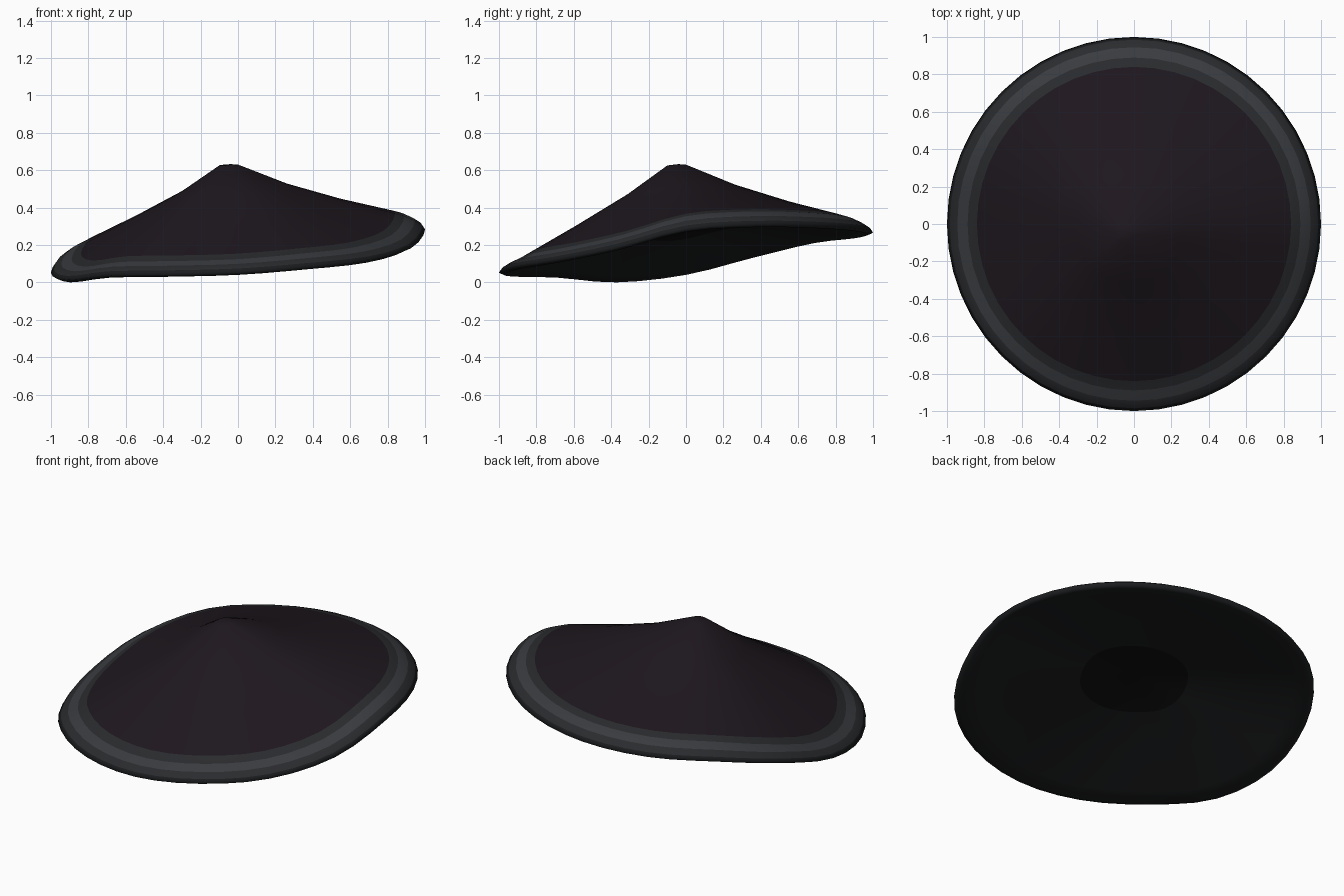
import bpy, bmesh, math

if "Cube" in bpy.data.objects:
    bpy.data.objects.remove(bpy.data.objects["Cube"])

SEG = 48
# Wavy rim height, every 22.5 degrees starting at +x
RIM = [.28, .305, .30, .285, .265, .245, .22, .145,
       .05, .01, .035, .04, .05, .08, .115, .18]


def rim_height(a):
    """Smooth cyclic (Catmull-Rom) interpolation of the rim heights."""
    n = len(RIM)
    f = a / math.tau * n
    i = int(f)
    t = f - i
    p0, p1, p2, p3 = (RIM[(i + k) % n] for k in (-1, 0, 1, 2))
    return 0.5 * (2 * p1 + (p2 - p0) * t + (2 * p0 - 5 * p1 + 4 * p2 - p3) * t * t
                  + (3 * p1 - p0 - 3 * p2 + p3) * t ** 3)


def material(name, color):
    m = bpy.data.materials.new(name)
    m.diffuse_color = (*color, 1)
    m.use_nodes = True
    m.node_tree.nodes["Principled BSDF"].inputs["Base Color"].default_value = m.diffuse_color
    return m


# Rings from peak over the rim to the underside:
# radius, centre offset, base height, share of the rim wave, material of next band
RINGS = [
    (.05, -.05, .622, .02, 0),
    (.29, -.025, .455, .24, 0),
    (.58, -.015, .265, .60, 0),
    (.84, 0, .105, .93, 1),
    (.89, 0, .072, 1, 2),
    (.945, 0, .047, 1, 1),
    (.985, 0, .022, 1, 3),
    (1.0, 0, .0, 1, 3),
    (.97, 0, -.012, 1, 3),
    (.88, 0, .018, .95, 3),
    (.60, 0, .12, .62, 3),
    (.30, 0, .215, .30, 4),
]

# Wavy cap
bm = bmesh.new()
loops = []
for r, off, base, k, _ in RINGS:
    loop = []
    for s in range(SEG):
        a = math.tau * s / SEG
        loop.append(bm.verts.new((off + r * math.cos(a), off + r * math.sin(a),
                                  base + k * rim_height(a))))
    loops.append(loop)
for j in range(len(loops) - 1):
    for s in range(SEG):
        t = (s + 1) % SEG
        f = bm.faces.new((loops[j][s], loops[j + 1][s], loops[j + 1][t], loops[j][t]))
        f.material_index = RINGS[j][4]

# Close the peak and the hollow underside
top = bm.verts.new((-.04, -.04, .63))
under = bm.verts.new((0, 0, .30))
for s in range(SEG):
    t = (s + 1) % SEG
    bm.faces.new((top, loops[0][s], loops[0][t])).material_index = 0
    bm.faces.new((under, loops[-1][t], loops[-1][s])).material_index = 4

# Stand on the ground
low = min(v.co.z for v in bm.verts)
for v in bm.verts:
    v.co.z -= low
bmesh.ops.recalc_face_normals(bm, faces=bm.faces)
for f in bm.faces:
    f.smooth = True

me = bpy.data.meshes.new("mushroom_cap")
bm.to_mesh(me)
bm.free()
for name, col in (("cap_plum", (.013, .009, .013)),
                  ("rim_dark_grey", (.023, .024, .027)),
                  ("rim_grey", (.042, .044, .05)),
                  ("underside", (.011, .012, .013)),
                  ("underside_centre", (.006, .005, .006))):
    me.materials.append(material(name, col))
cap = bpy.data.objects.new("mushroom_cap", me)
bpy.context.collection.objects.link(cap)
